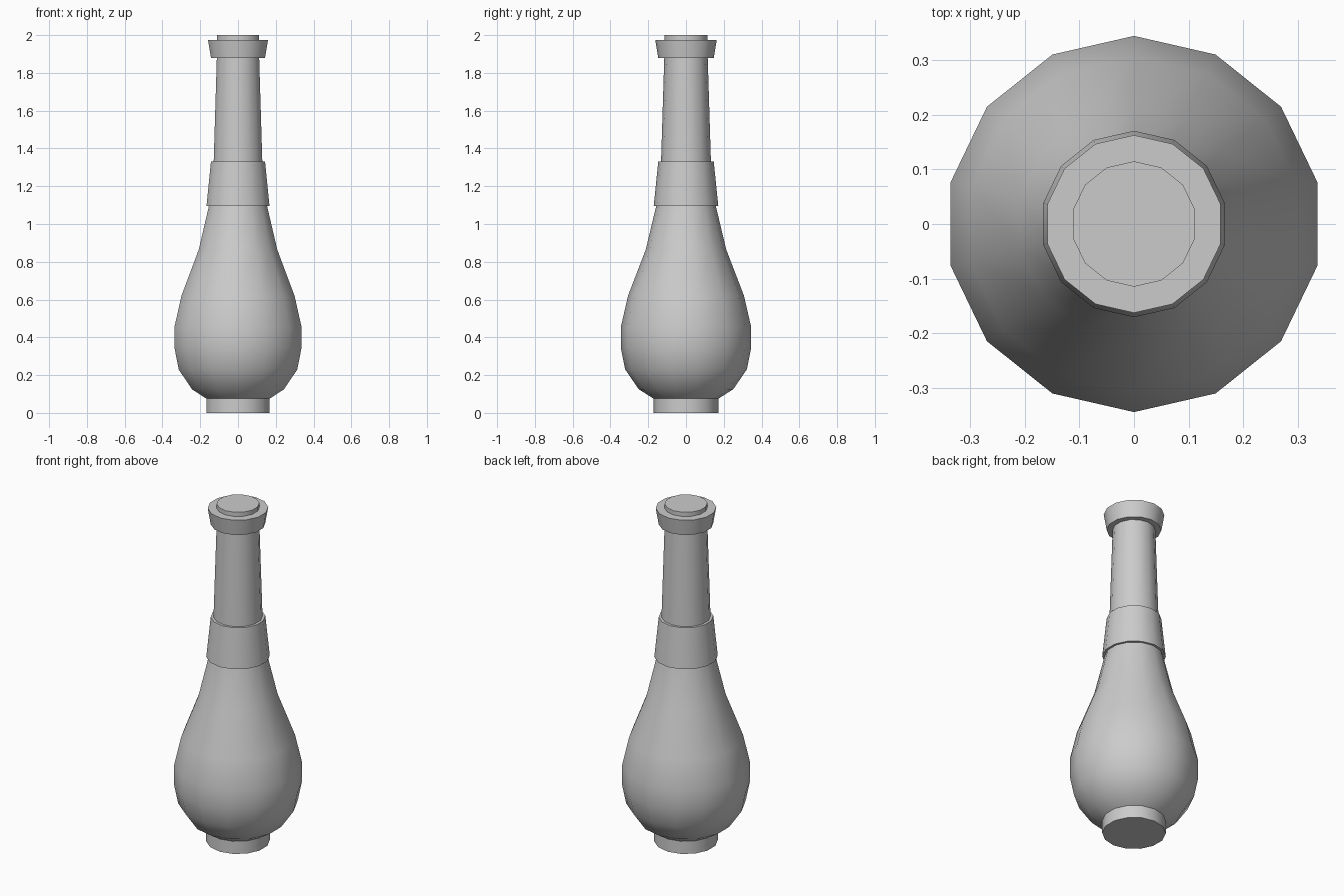
import bpy, bmesh, math

if "Cube" in bpy.data.objects:
    bpy.data.objects.remove(bpy.data.objects["Cube"])

SIDES = 14


def lathe(name, profile):
    """Revolve (radius, z) points round z; a radius of 0 makes a centre point."""
    bm = bmesh.new()
    rings = []
    for r, z in profile:
        if r == 0:
            rings.append([bm.verts.new((0, 0, z))])
        else:
            # a corner points along +y
            rings.append([bm.verts.new((r * math.sin(-i * math.tau / SIDES),
                                        r * math.cos(i * math.tau / SIDES), z))
                          for i in range(SIDES)])
    for a, b in zip(rings, rings[1:]):
        if len(a) == 1:
            bm.faces.new(b[::-1])
            continue
        if len(b) == 1:
            bm.faces.new(a)
            continue
        for i in range(SIDES):
            j = (i + 1) % SIDES
            bm.faces.new((a[i], a[j], b[j], b[i]))
    # drop the unused centre points
    bmesh.ops.delete(bm, geom=[v for v in bm.verts if not v.link_faces], context='VERTS')
    mesh = bpy.data.meshes.new(name)
    bm.to_mesh(mesh)
    bm.free()
    ob = bpy.data.objects.new(name, mesh)
    bpy.context.collection.objects.link(ob)
    bpy.ops.object.select_all(action='DESELECT')
    ob.select_set(True)
    bpy.context.view_layer.objects.active = ob
    bpy.ops.object.shade_smooth_by_angle(angle=math.radians(35))
    return ob


# Foot with closed underside
lathe("foot", [(0, 0), (0.171, 0), (0.171, 0.075)])

# Pear-shaped body
lathe("body", [(0.171, 0.075), (0.25, 0.125), (0.322, 0.23), (0.345, 0.345),
               (0.345, 0.455), (0.307, 0.62), (0.213, 0.865), (0.158, 1.095)])

# Tapered label band, stepped at both edges
lathe("label_band", [(0.158, 1.095), (0.171, 1.095), (0.147, 1.33), (0.132, 1.33)])

# Slim neck
lathe("neck", [(0.132, 1.33), (0.115, 1.88)])

# Flared lip
lathe("lip", [(0.115, 1.88), (0.147, 1.88), (0.163, 1.975), (0.115, 1.975)])

# Stopper on top
lathe("stopper", [(0.115, 1.975), (0.115, 2.0), (0, 2.0)])
